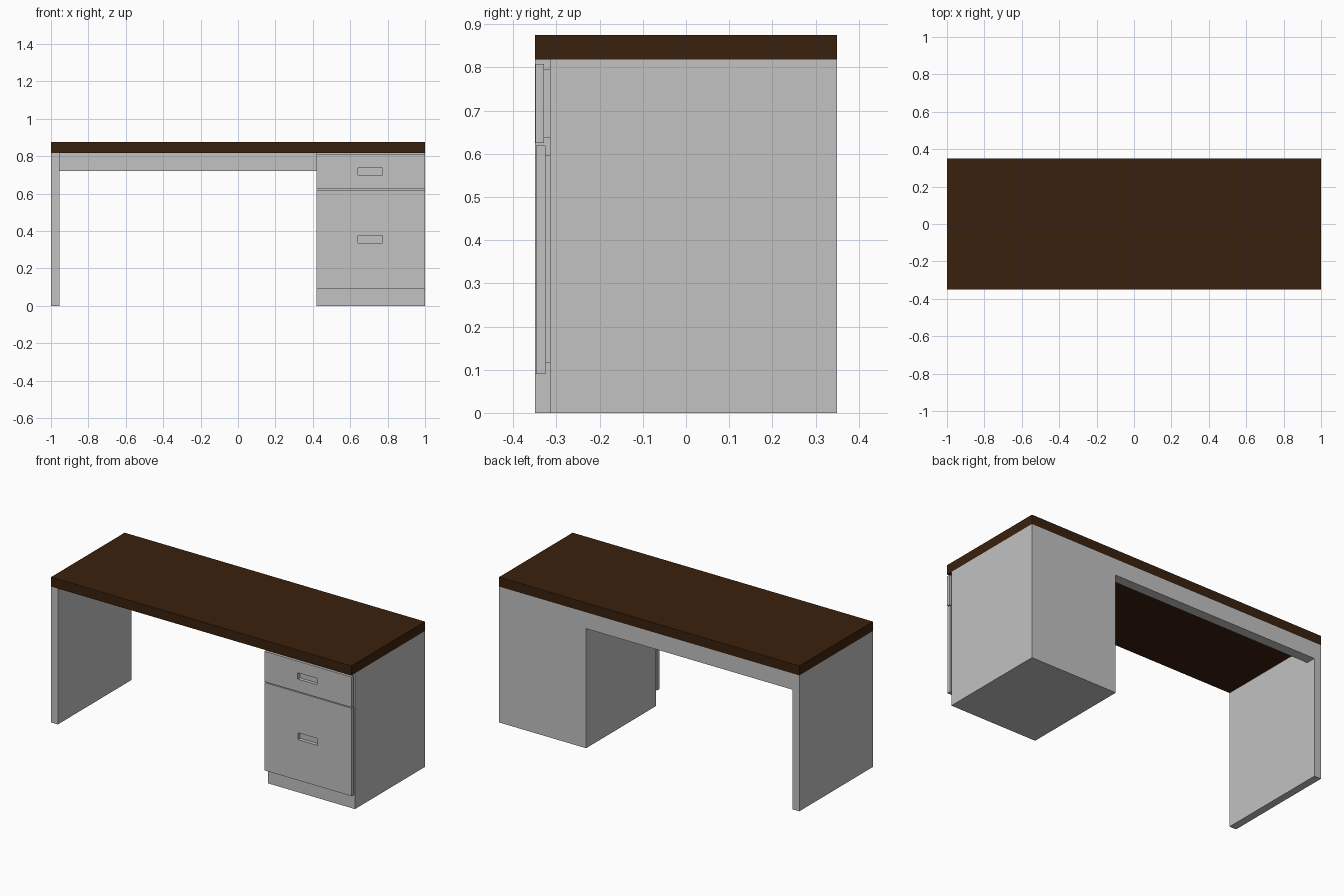
import bpy, bmesh

if "Cube" in bpy.data.objects:
    bpy.data.objects.remove(bpy.data.objects["Cube"])


def material(name, rgb):
    m = bpy.data.materials.new(name)
    m.diffuse_color = (*rgb, 1)
    m.use_nodes = True
    m.node_tree.nodes["Principled BSDF"].inputs["Base Color"].default_value = m.diffuse_color
    return m


GREY = material("grey_laminate", (0.54, 0.54, 0.54))
BROWN = material("dark_brown_wood", (0.042, 0.0152, 0.0044))


def box(name, x, y, z, mat):
    """Box from (min, max) ranges."""
    me = bpy.data.meshes.new(name)
    bm = bmesh.new()
    bmesh.ops.create_cube(bm, size=1)
    for v in bm.verts:
        for i, (lo, hi) in enumerate((x, y, z)):
            v.co[i] = hi if v.co[i] > 0 else lo
    bm.to_mesh(me)
    bm.free()
    me.materials.append(mat)
    ob = bpy.data.objects.new(name, me)
    bpy.context.collection.objects.link(ob)
    return ob


# Desk top, left leg panel and rear apron
box("desk_top", (-1, 1), (-0.35, 0.35), (0.818, 0.875), BROWN)
box("leg_panel", (-1, -0.955), (-0.35, 0.35), (0, 0.818), GREY)
box("rear_apron", (-0.955, 0.42), (0.29, 0.35), (0.72, 0.818), GREY)

# Drawer pedestal
box("pedestal", (0.42, 1), (-0.315, 0.35), (0, 0.818), GREY)


def drawer(name, y, z, back_z, grip_z):
    # Smaller backing block, then the front with a recessed grip
    box(name + "_backing", (0.445, 0.975), (y[1], -0.315), back_z, GREY)
    front = box(name + "_front", (0.42, 1), y, z, GREY)
    cutter = box(name + "_grip_cutter", (0.642, 0.772), (y[0] - 0.02, y[1] + 0.02), grip_z, GREY)
    cutter.hide_render = True
    cutter.hide_set(True)
    mod = front.modifiers.new("grip", 'BOOLEAN')
    mod.operation = 'DIFFERENCE'
    mod.solver = 'EXACT'
    mod.object = cutter


drawer("upper_drawer", (-0.349, -0.329), (0.625, 0.808), (0.638, 0.797), (0.70, 0.738))
drawer("lower_drawer", (-0.347, -0.325), (0.09, 0.619), (0.115, 0.597), (0.335, 0.376))
